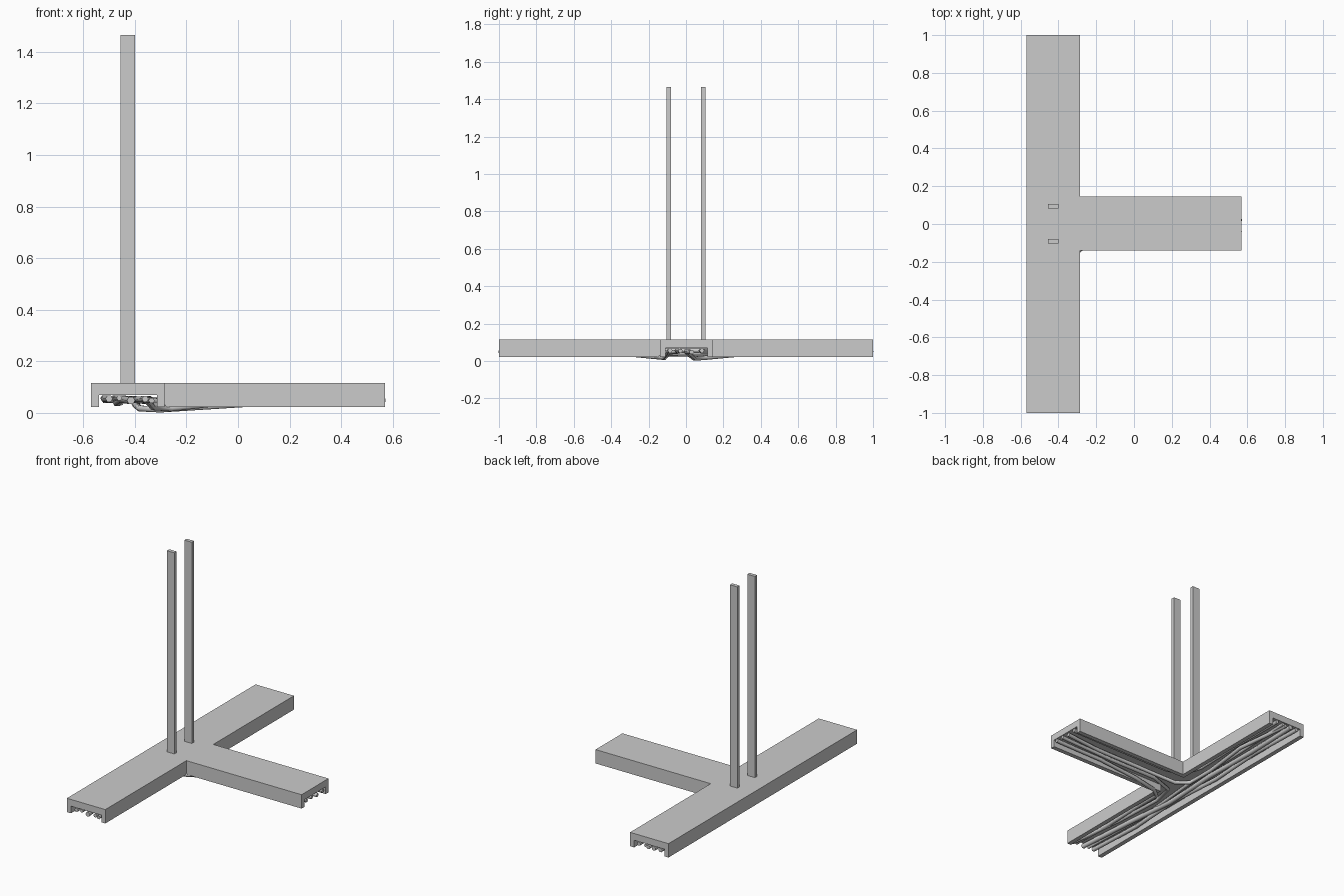
import bpy, bmesh

if "Cube" in bpy.data.objects:
    bpy.data.objects.remove(bpy.data.objects["Cube"])

TOP, CEIL, BOT = 0.115, 0.07, 0.022   # channel top, inner ceiling, wall foot
WALL = 0.03


def prism(name, outline, z0, z1):
    bm = bmesh.new()
    face = bm.faces.new([bm.verts.new((x, y, z0)) for x, y in outline])
    ext = bmesh.ops.extrude_face_region(bm, geom=[face])
    verts = [g for g in ext["geom"] if isinstance(g, bmesh.types.BMVert)]
    bmesh.ops.translate(bm, verts=verts, vec=(0, 0, z1 - z0))
    bmesh.ops.recalc_face_normals(bm, faces=bm.faces)
    me = bpy.data.meshes.new(name)
    bm.to_mesh(me)
    bm.free()
    ob = bpy.data.objects.new(name, me)
    bpy.context.collection.objects.link(ob)
    return ob


def tee(inset, over):
    """T outline: inset from the sides, running 'over' past the open ends."""
    x0, x1, x2 = -0.57 + inset, -0.285 - inset, 0.57 + over
    y0, y1, e = -0.14 + inset, 0.145 - inset, 1 + over
    return [(x0, -e), (x1, -e), (x1, y0), (x2, y0),
            (x2, y1), (x1, y1), (x1, e), (x0, e)]


# Inverted T-shaped channel, open underneath and at its three ends
tray = prism("cable_tray", tee(0, 0), BOT, TOP)
cutter = prism("tray_cutter", tee(WALL, 0.1), BOT - 0.1, CEIL)
cutter.hide_render = True
mod = tray.modifiers.new("hollow", 'BOOLEAN')
mod.object, mod.operation, mod.solver = cutter, 'DIFFERENCE', 'EXACT'
bpy.context.view_layer.objects.active = tray
bpy.ops.object.modifier_apply(modifier=mod.name)
bpy.data.objects.remove(cutter)

# Two hanger bars
for side, y in (("front", -0.092), ("back", 0.093)):
    bar = [(-0.455, y - 0.012), (-0.40, y - 0.012),
           (-0.40, y + 0.012), (-0.455, y + 0.012)]
    prism("hanger_" + side, bar, TOP, 1.465)


# Six-sided cables
def cable(name, pts, r):
    cu = bpy.data.curves.new(name, 'CURVE')
    cu.dimensions = '3D'
    cu.bevel_depth, cu.bevel_resolution, cu.use_fill_caps = r, 1, True
    sp = cu.splines.new('POLY')
    sp.points.add(len(pts) - 1)
    for p, co in zip(sp.points, pts):
        p.co = (*co, 1)
    ob = bpy.data.objects.new(name, cu)
    bpy.context.collection.objects.link(ob)
    bpy.ops.object.select_all(action='DESELECT')
    ob.select_set(True)
    bpy.context.view_layer.objects.active = ob
    bpy.ops.object.convert(target='MESH')
    ob.data.shade_flat()


# Straight runs along the main arm
cable("main_cable_1", [(-0.50, -1, .055), (-0.52, -.6, .056), (-0.49, -.2, .05),
                       (-0.515, .2, .05), (-0.50, .6, .056), (-0.51, 1, .055)], .014)
cable("main_cable_2", [(-0.415, -1, .048), (-0.45, -.6, .054), (-0.47, -.2, .04),
                       (-0.455, .2, .045), (-0.47, .6, .054), (-0.46, 1, .054)], .016)
cable("main_cable_3", [(-0.46, -1, .058), (-0.48, -.5, .058), (-0.43, 0, .056),
                       (-0.42, .5, .056), (-0.40, 1, .056)], .011)

# Bends from the side arm into the front half
cable("front_bend_1", [(.57, -.085, .055), (.2, -.09, .054), (-.1, -.10, .035),
                       (-.26, -.115, .017), (-.33, -.17, .022), (-.35, -.4, .045),
                       (-.37, -.7, .054), (-.36, -1, .054)], .013)
cable("front_bend_2", [(.57, -.03, .055), (.15, -.05, .056), (-.2, -.04, .05),
                       (-.36, -.09, .045), (-.40, -.25, .05), (-.39, -.6, .054),
                       (-.335, -1, .048)], .012)

# Bends from the side arm into the back half, the outer one sagging
cable("back_bend_1", [(.57, .03, .048), (.3, .0, .05), (.03, .02, .034),
                      (-.3, .045, .013), (-.38, .10, .017), (-.40, .28, .034),
                      (-.38, .6, .052), (-.42, 1, .05)], .013)
cable("back_bend_2", [(.57, .085, .055), (.2, .08, .056), (-.2, .085, .052),
                      (-.31, .13, .05), (-.35, .25, .05), (-.345, .6, .055),
                      (-.35, 1, .055)], .013)
